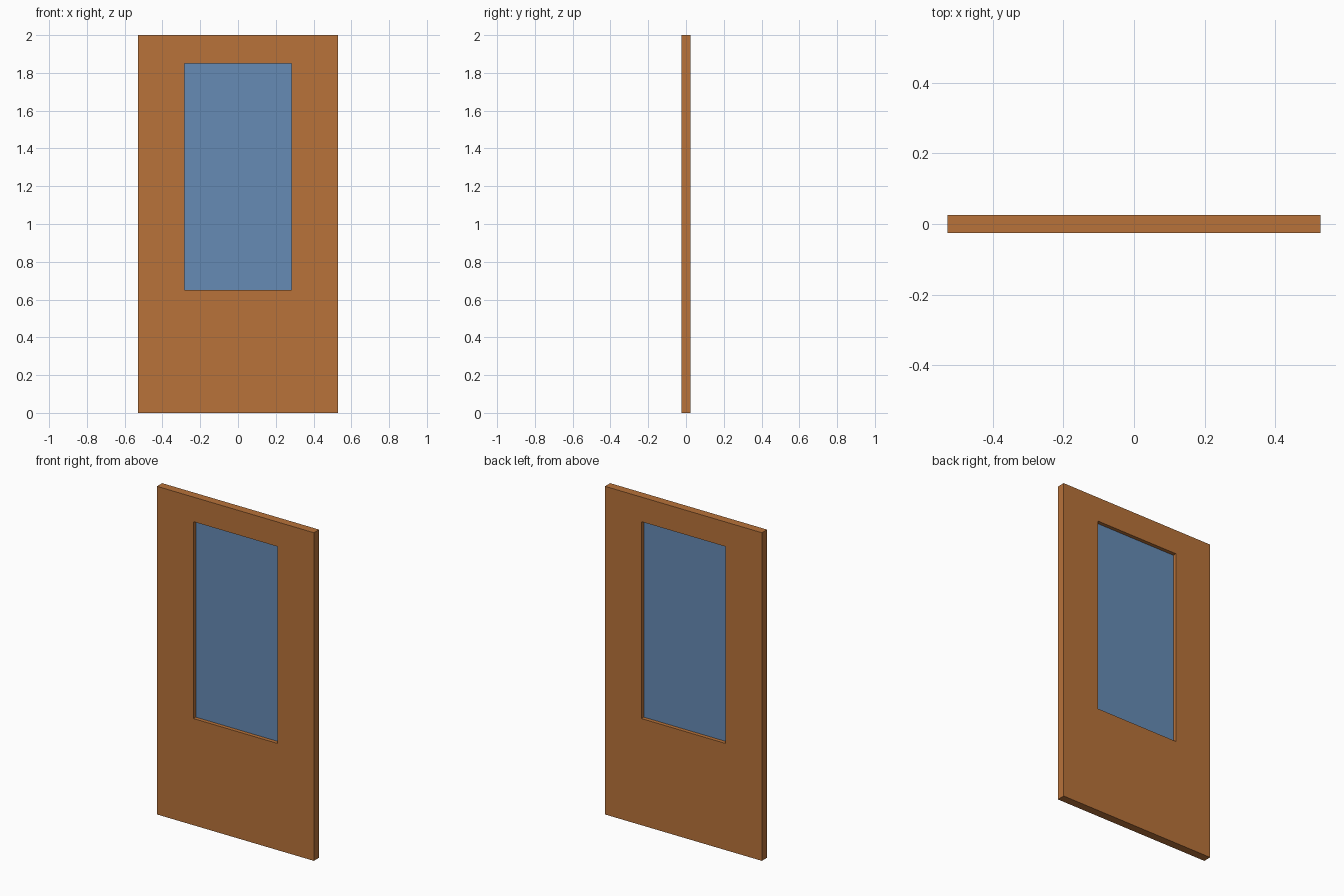
import bpy, bmesh

if "Cube" in bpy.data.objects:
    bpy.data.objects.remove(bpy.data.objects["Cube"])

W, H, T = 0.529, 2.0, 0.025           # half width, height, half thickness
OW, OZ0, OZ1 = 0.283, 0.65, 1.85      # window opening


def material(name, color):
    m = bpy.data.materials.new(name)
    m.diffuse_color = (*color, 1)
    m.use_nodes = True
    m.node_tree.nodes["Principled BSDF"].inputs["Base Color"].default_value = m.diffuse_color
    return m


def finish(name, bm, mat):
    bmesh.ops.recalc_face_normals(bm, faces=bm.faces)
    me = bpy.data.meshes.new(name)
    bm.to_mesh(me)
    bm.free()
    me.materials.append(mat)
    ob = bpy.data.objects.new(name, me)
    bpy.context.collection.objects.link(ob)
    return ob


def rect(bm, hw, z0, z1, y):
    return [bm.verts.new((x, y, z)) for x, z in
            ((-hw, z0), (hw, z0), (hw, z1), (-hw, z1))]


# Door leaf: rectangular ring swept through front outer, front inner, back inner, back outer
bm = bmesh.new()
loops = [rect(bm, W, 0, H, -T), rect(bm, OW, OZ0, OZ1, -T),
         rect(bm, OW, OZ0, OZ1, T), rect(bm, W, 0, H, T)]
for k in range(4):
    a, b = loops[k], loops[(k + 1) % 4]
    for i in range(4):
        j = (i + 1) % 4
        bm.faces.new((a[i], a[j], b[j], b[i]))
finish("door_leaf", bm, material("wood", (0.48, 0.17, 0.042)))

# Thin glass pane in the middle of the opening
bm = bmesh.new()
a = rect(bm, OW, OZ0, OZ1, -0.002)
b = rect(bm, OW, OZ0, OZ1, 0.002)
bm.faces.new(a)
bm.faces.new(b)
for i in range(4):
    j = (i + 1) % 4
    bm.faces.new((a[i], a[j], b[j], b[i]))
finish("glass_pane", bm, material("glass", (0.133, 0.258, 0.462)))
